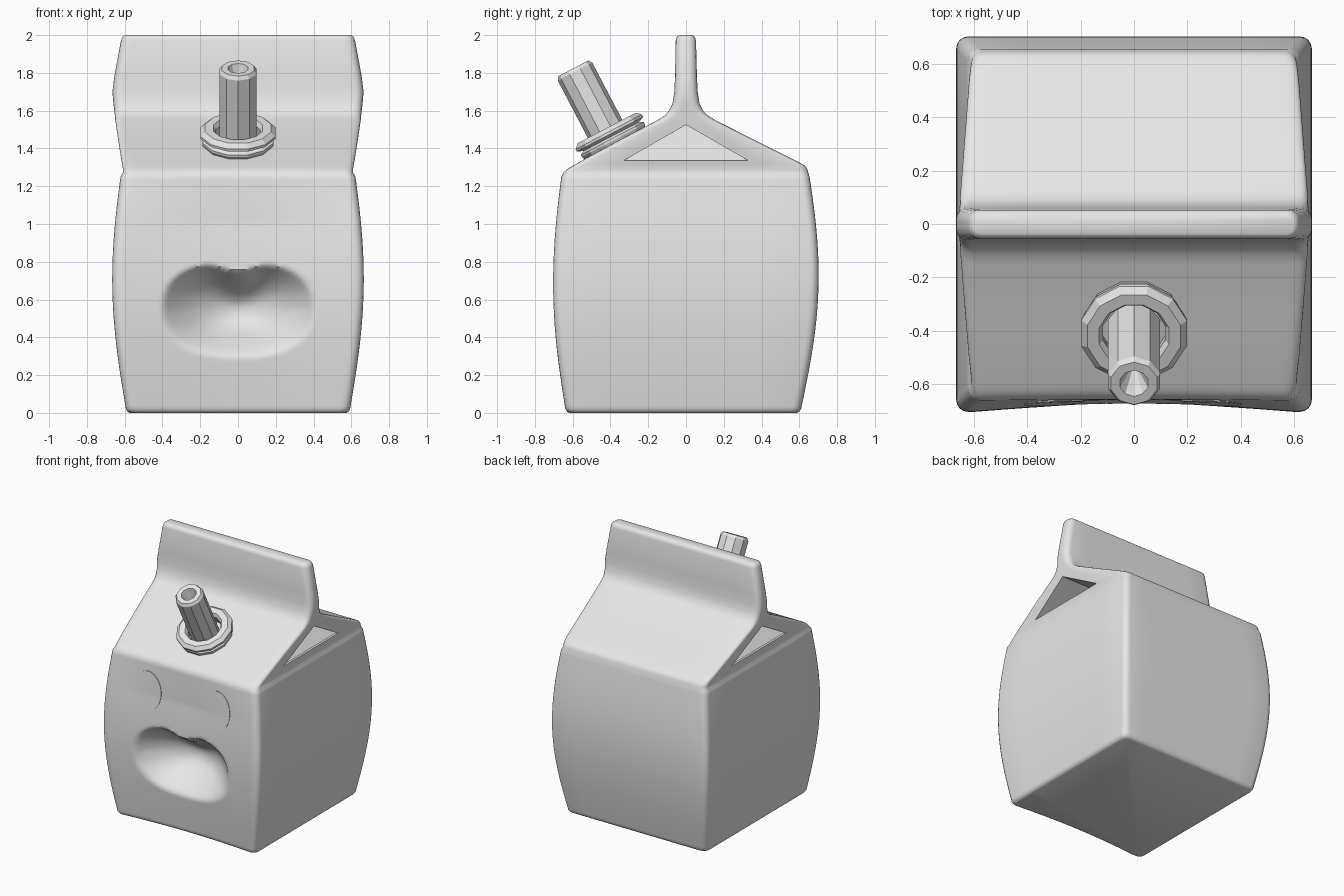
import bpy, bmesh, math
from mathutils import Vector, Matrix

if "Cube" in bpy.data.objects:
    bpy.data.objects.remove(bpy.data.objects["Cube"])

grey = bpy.data.materials.new("carton_grey")
grey.diffuse_color = (0.8, 0.8, 0.8, 1)
grey.use_nodes = True
grey.node_tree.nodes["Principled BSDF"].inputs["Base Color"].default_value = grey.diffuse_color


def make(name, bm, angle=40):
    bmesh.ops.recalc_face_normals(bm, faces=bm.faces)
    me = bpy.data.meshes.new(name)
    bm.to_mesh(me)
    bm.free()
    ob = bpy.data.objects.new(name, me)
    bpy.context.collection.objects.link(ob)
    me.materials.append(grey)
    if angle:
        smooth(ob, angle)
    return ob


def smooth(ob, angle):
    bpy.ops.object.select_all(action='DESELECT')
    ob.select_set(True)
    bpy.context.view_layer.objects.active = ob
    bpy.ops.object.shade_smooth_by_angle(angle=math.radians(angle))


def loft(bm, rings, cap=True, closed=False):
    vs = [[bm.verts.new(p) for p in r] for r in rings]
    n = len(vs[0])
    pairs = list(zip(vs, vs[1:])) + ([(vs[-1], vs[0])] if closed else [])
    for a, b in pairs:
        for i in range(n):
            j = (i + 1) % n
            bm.faces.new((a[i], a[j], b[j], b[i]))
    if cap:
        bm.faces.new(vs[0][::-1])
        bm.faces.new(vs[-1])


# Bulging wall section: half width, front y, back y
def wall(z):
    t, s = z / 1.27, math.sin(math.pi * min(z / 1.33, 1))
    return 0.59 + 0.02 * t + 0.065 * s, -(0.64 + 0.01 * t + 0.058 * s), 0.605 + 0.035 * t + 0.078 * s


# Shallow bow of the front panel plus the open mouth
def dent(x, z):
    d = 0.03 * max(0, math.cos(math.pi * x / 1.2)) * max(0, min(1, (1.3 - z) / 0.3))
    dz = z - 0.55
    if dz > 0:
        dz += 0.05 * math.exp(-(x / 0.11) ** 2) * min(1, dz / 0.15)
    r = (abs(x / 0.40) ** 2.5 + abs(dz / (0.25 if dz > 0 else 0.26)) ** 2.5) ** 0.4
    if r < 1:
        d += 0.24 * (1 - r * r) ** (1.1 if dz > 0 else 1.1 + 0.5 * min(1, -dz / 0.15))
    return d


def ring(z, w, yf, yb):
    r = min(0.045, (yb - yf) * 0.4)
    pts = []

    def corner(cx, cy, a0):
        for k in range(5):
            a = math.radians(a0 + 22.5 * k)
            pts.append((cx + r * math.cos(a), cy + r * math.sin(a)))

    def side(p, q, n):
        for k in range(1, n):
            pts.append((p[0] + (q[0] - p[0]) * k / n, p[1] + (q[1] - p[1]) * k / n))

    x, f, b = w - r, yf + r, yb - r
    corner(-x, f, 180)
    side((-x, yf), (x, yf), 64)
    corner(x, f, 270)
    side((w, f), (w, b), 6)
    corner(x, b, 0)
    side((x, yb), (-x, yb), 8)
    corner(-x, b, 90)
    side((-w, b), (-w, f), 6)
    mid = (yf + yb) / 2
    return [Vector((px, py + (dent(px, z) if py < mid and z < 1.3 else 0), z)) for px, py in pts]


# Carton body: bulging walls, sloped roof and upright top fin
rows = [(0, 0.572, -0.622, 0.587), (0.006, 0.584, -0.634, 0.599)]
rows += [(z, *wall(z)) for z in [0.02 + 1.23 * i / 70 for i in range(71)]]
rows += [(1.27, 0.61, -0.650, 0.648), (1.283, 0.61, -0.638, 0.645), (1.295, 0.61, -0.622, 0.640),
         (1.31, 0.612, -0.597, 0.628), (1.325, 0.615, -0.57, 0.602), (1.34, 0.618, -0.545, 0.572),
         (1.45, 0.635, -0.342, 0.352), (1.55, 0.65, -0.150, 0.155), (1.575, 0.652, -0.112, 0.115),
         (1.60, 0.655, -0.090, 0.090), (1.64, 0.66, -0.071, 0.071), (1.70, 0.665, -0.062, 0.062),
         (1.78, 0.655, -0.058, 0.058), (1.97, 0.620, -0.055, 0.053), (1.99, 0.612, -0.049, 0.047),
         (2.0, 0.598, -0.036, 0.034)]
bm = bmesh.new()
loft(bm, [ring(*r) for r in rows])
body = make("carton_body", bm, 0)

# Folded triangular pockets under both roof ends
bm = bmesh.new()
for s in (-1, 1):
    loft(bm, [[(s * x, y, z) for x, y, z in tri] for tri in (
        ((0.60, -0.33, 1.335), (0.60, 0.33, 1.335), (0.40, 0, 1.525)),
        ((0.80, -0.33, 1.335), (0.80, 0.33, 1.335), (0.80, 0, 1.525)))])
cutter = make("gable_cutter", bm, 0)
cutter.hide_render = True
mod = body.modifiers.new("gable_pockets", 'BOOLEAN')
mod.operation, mod.solver, mod.object = 'DIFFERENCE', 'EXACT', cutter
bpy.context.view_layer.objects.active = body
bpy.ops.object.modifier_apply(modifier=mod.name)
bpy.data.objects.remove(cutter)
smooth(body, 40)

# Oval eyes: thin plates following the front panel
for name, cx in (("left_eye", -0.298), ("right_eye", 0.29)):
    bm = bmesh.new()
    rings = []
    for k, lift in ((0.1, 0.004), (0.4, 0.004), (0.7, 0.004), (1, 0.004), (1, -0.003)):
        pts = []
        for i in range(40):
            a = math.tau * i / 40
            x, z = cx + 0.113 * k * math.cos(a), 1.035 + 0.147 * k * math.sin(a)
            pts.append((x, wall(z)[1] + dent(x, z) - lift, z))
        rings.append(pts)
    loft(bm, rings)
    make(name, bm)


# Faceted turned parts standing square to the roof slope
def turned(name, profile, sides, base, closed=False):
    axis = Vector((0, -0.464, 0.886))
    m = Matrix.Translation(base) @ axis.to_track_quat('Z', 'Y').to_matrix().to_4x4()
    bm = bmesh.new()
    loft(bm, [[m @ Vector((r * math.cos(a), r * math.sin(a), h))
               for a in [math.tau * (i + 0.5) / sides for i in range(sides)]]
              for r, h in profile], not closed, closed)
    make(name, bm, 0)


turned("straw", [(0.103, -0.03), (0.103, 0.425), (0.09, 0.445), (0.055, 0.445), (0.006, 0.30)],
       10, (0, -0.39, 1.43))
turned("straw_collar", [(0.13, -0.02), (0.18, -0.02), (0.195, 0.01), (0.195, 0.022), (0.172, 0.034),
                        (0.205, 0.048), (0.205, 0.062), (0.18, 0.085), (0.135, 0.085), (0.12, 0.06)],
       12, (0, -0.38, 1.433), True)
